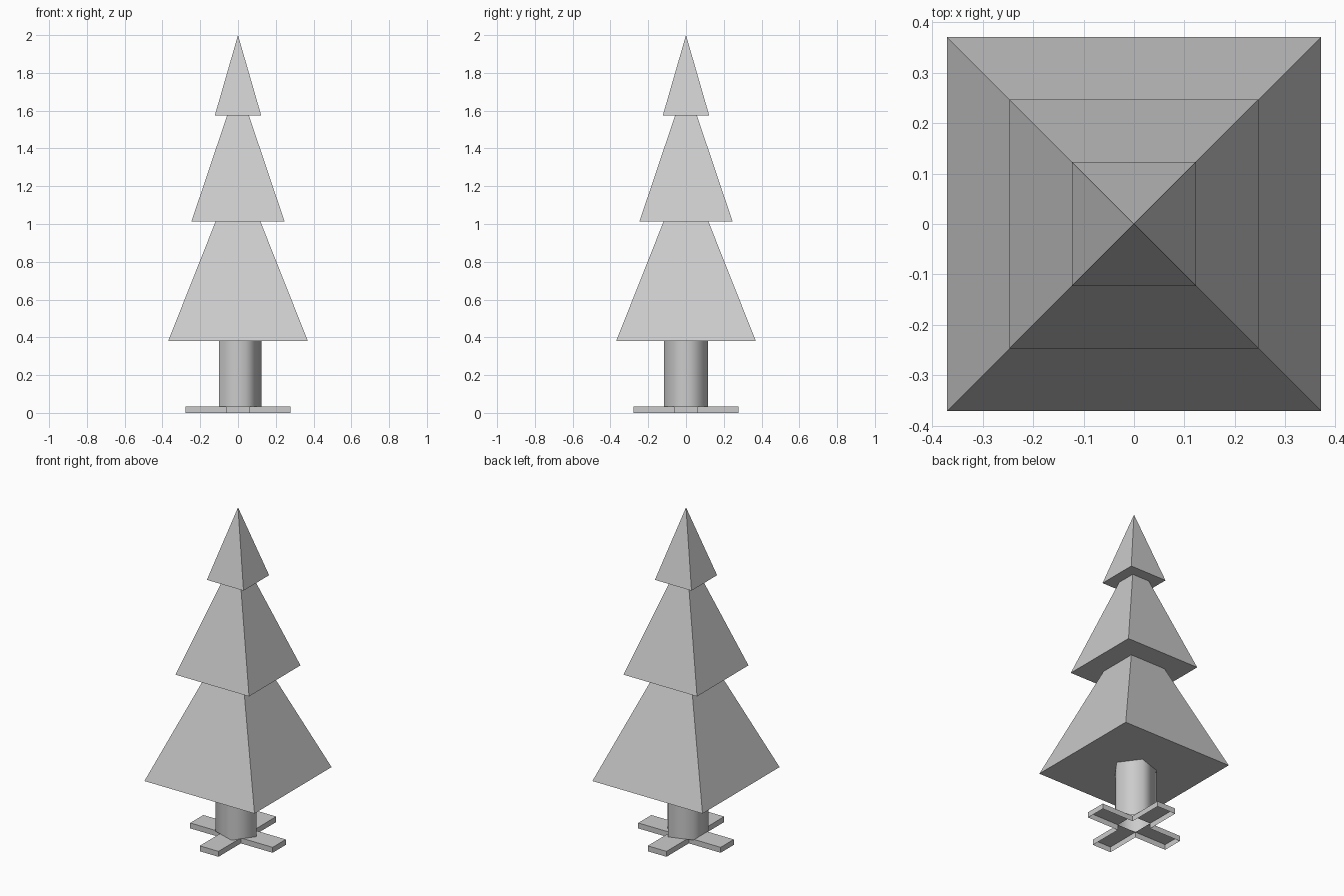
import bpy
import bmesh
from math import cos, sin, tau, radians

if "Cube" in bpy.data.objects:
    bpy.data.objects.remove(bpy.data.objects["Cube"], do_unlink=True)

# One plain grey for the whole tree
grey = bpy.data.materials.new("light_grey")
grey.use_nodes = True
colour = (0.6, 0.6, 0.6, 1)
grey.diffuse_color = colour
grey.node_tree.nodes["Principled BSDF"].inputs["Base Color"].default_value = colour


def finish(bm, name, smooth=False):
    mesh = bpy.data.meshes.new(name)
    for face in bm.faces:
        face.smooth = smooth
    bm.to_mesh(mesh)
    bm.free()
    mesh.materials.append(grey)
    obj = bpy.data.objects.new(name, mesh)
    bpy.context.collection.objects.link(obj)
    return obj


def branch_tier(name, half, base, apex):
    """Square pyramid with a closed underside."""
    bm = bmesh.new()
    corners = [bm.verts.new((sx * half, sy * half, base))
               for sx, sy in ((-1, -1), (1, -1), (1, 1), (-1, 1))]
    tip = bm.verts.new((0, 0, apex))
    bm.faces.new(corners[::-1])
    for i in range(4):
        bm.faces.new((corners[i], corners[(i + 1) % 4], tip))
    return finish(bm, name)


# Three stacked tiers of branches
branch_tier("lower_branches", 0.37, 0.38, 1.312)
branch_tier("middle_branches", 0.247, 1.012, 1.746)
branch_tier("top_branches", 0.123, 1.574, 2.0)

# Five-sided trunk, smooth and open at both ends
FOOT_TOP = 0.033
bm = bmesh.new()
rings = [[bm.verts.new((0.1235 * cos(tau * i / 5), 0.1235 * sin(tau * i / 5), z))
          for i in range(5)] for z in (FOOT_TOP, 0.385)]
for i in range(5):
    j = (i + 1) % 5
    bm.faces.new((rings[0][i], rings[0][j], rings[1][j], rings[1][i]))
finish(bm, "trunk", smooth=True)

# Cross-shaped stand: four hollow arms around an open centre
W, L = 0.063, 0.277
bm = bmesh.new()
for k in range(4):
    c, s = round(cos(tau * k / 4)), round(sin(tau * k / 4))

    def vert(x, y, z):
        return bm.verts.new((c * x - s * y, s * x + c * y, z))

    outline = ((W, -W), (L, -W), (L, W), (W, W))
    top = [vert(x, y, FOOT_TOP) for x, y in outline]
    low = [vert(x, y, 0) for x, y in outline]
    bm.faces.new(top)
    for i in range(3):
        bm.faces.new((low[i], low[i + 1], top[i + 1], top[i]))
bmesh.ops.remove_doubles(bm, verts=bm.verts, dist=0.0001)
finish(bm, "cross_stand")
